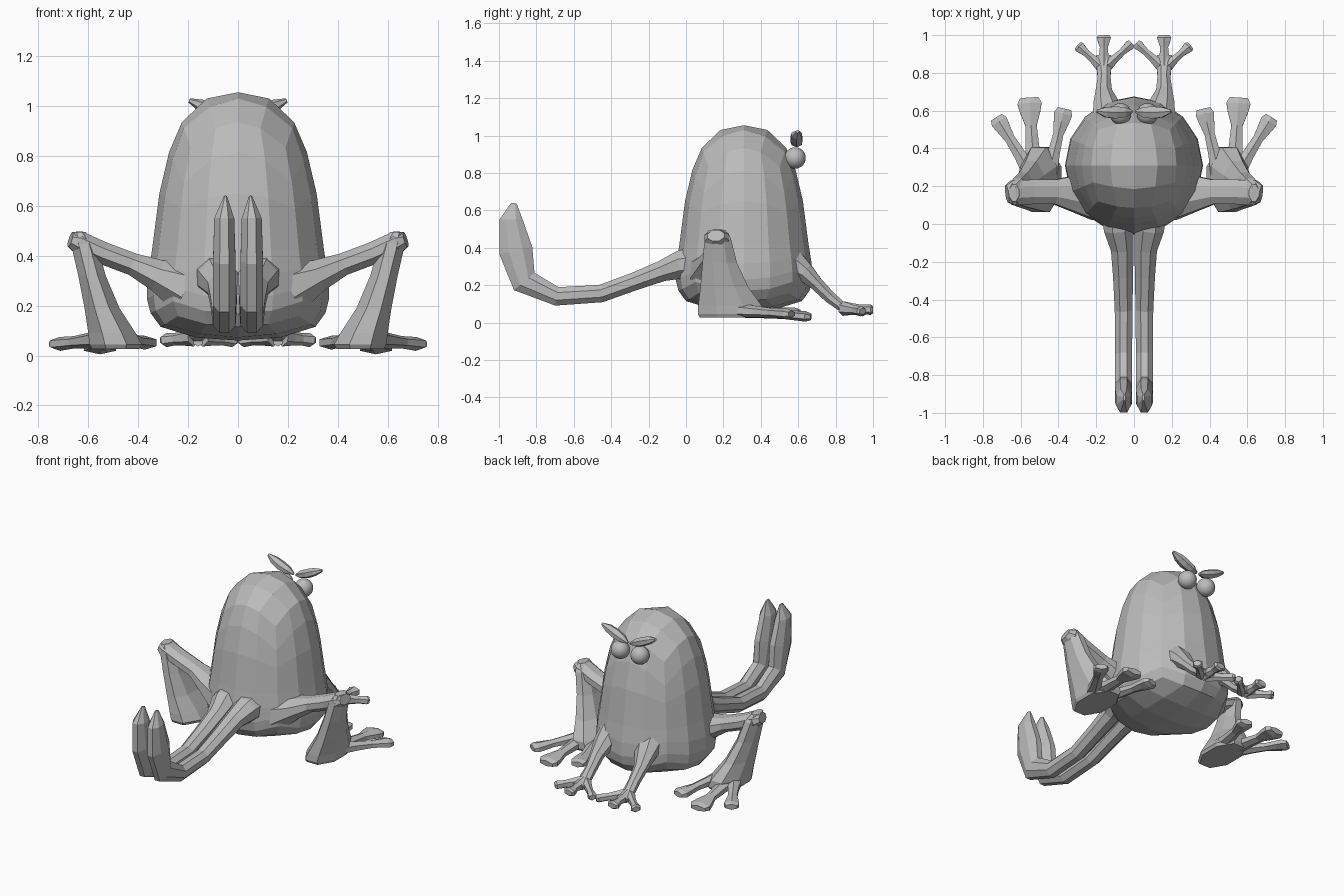
import bpy, bmesh, math
from mathutils import Vector

skin = bpy.data.materials.new("grey skin")
skin.diffuse_color = (0.5, 0.5, 0.5, 1)


def finish(name, bm, mirror=False, smooth=False):
    bmesh.ops.recalc_face_normals(bm, faces=bm.faces)
    for f in bm.faces:
        f.smooth = smooth
    me = bpy.data.meshes.new(name)
    bm.to_mesh(me)
    bm.free()
    me.materials.append(skin)
    ob = bpy.data.objects.new(name, me)
    bpy.context.collection.objects.link(ob)
    if mirror:
        ob.modifiers.new("Mirror", 'MIRROR').use_mirror_merge = False
    return ob


def loft(name, stations, side=None, tangent=None, sides=8):
    """Skin rings along a path; each station is x, y, z, half width, half height."""
    bm = bmesh.new()
    pts = [Vector(s[:3]) for s in stations]
    rings = []
    grow = 1 / math.cos(math.pi / sides)
    for i, (p, s) in enumerate(zip(pts, stations)):
        if tangent:
            t = Vector(tangent)
        else:
            a = (p - pts[i - 1]).normalized() if i else Vector()
            b = (pts[i + 1] - p).normalized() if i + 1 < len(pts) else Vector()
            t = (a + b).normalized()
        w = Vector(side) if side else t.cross(Vector((0, 0, 1)))
        w = (w - t * w.dot(t)).normalized()
        h = t.cross(w)
        ring = []
        for k in range(sides):
            an = (k + 0.5) * 2 * math.pi / sides
            ring.append(bm.verts.new(p + grow * (w * s[3] * math.cos(an) + h * s[4] * math.sin(an))))
        rings.append(ring)
    for r, q in zip(rings, rings[1:]):
        for k in range(sides):
            n = (k + 1) % sides
            bm.faces.new((r[k], r[n], q[n], q[k]))
    bm.faces.new(rings[0])
    bm.faces.new(rings[-1])
    return finish(name, bm, mirror=True)


# Body: a gridded ball pulled into a tall dome (polar angle, radius, height)
profile = [(0, 0, 1.055), (22.5, 0.125, 1.03), (45, 0.225, 0.935), (56, 0.275, 0.82),
           (67.5, 0.315, 0.65), (90, 0.345, 0.42), (104, 0.366, 0.29), (118, 0.365, 0.19),
           (135, 0.31, 0.115), (157.5, 0.17, 0.072), (180, 0, 0.06)]
bm = bmesh.new()
bmesh.ops.create_cube(bm, size=2)
bmesh.ops.subdivide_edges(bm, edges=bm.edges[:], cuts=3, use_grid_fill=True)
for z in (-0.72, -0.25, 0.25, 0.75):
    bmesh.ops.bisect_plane(bm, geom=bm.verts[:] + bm.edges[:] + bm.faces[:],
                           plane_co=(0, 0, z), plane_no=(0, 0, 1))
for v in bm.verts:
    d = Vector([math.tan(c * math.pi / 4) for c in v.co]).normalized()
    th = math.degrees(math.acos(max(-1, min(1, d.z))))
    for (a, r0, z0), (b, r1, z1) in zip(profile, profile[1:]):
        if a <= th <= b:
            f = (th - a) / (b - a)
            r, z = r0 + (r1 - r0) * f, z0 + (z1 - z0) * f
            break
    flat = Vector((d.x, d.y))
    flat = flat.normalized() * r if flat.length > 1e-5 else Vector((0, 0))
    v.co = (flat.x, 0.31 + flat.y, z)
finish("body", bm)

# Eyes
bm = bmesh.new()
bmesh.ops.create_uvsphere(bm, u_segments=24, v_segments=14, radius=0.057)
bmesh.ops.translate(bm, verts=bm.verts, vec=(0.072, 0.583, 0.88))
finish("eyes", bm, mirror=True, smooth=True)

# Brows: slim pods rising outward
loft("brows", [(0.01, 0.595, 0.945, 0.008, 0.006), (0.05, 0.592, 0.96, 0.027, 0.021),
               (0.10, 0.59, 0.98, 0.032, 0.025), (0.15, 0.592, 1.003, 0.027, 0.021),
               (0.195, 0.597, 1.022, 0.008, 0.008)], side=(0, 1, 0), sides=6)

# Twin tails sweeping back and curling up
loft("tails", [(0.085, 0.12, 0.32, 0.10, 0.10), (0.08, -0.03, 0.31, 0.078, 0.075),
               (0.062, -0.13, 0.275, 0.06, 0.055), (0.058, -0.27, 0.222, 0.053, 0.048),
               (0.055, -0.455, 0.155, 0.047, 0.047), (0.055, -0.69, 0.14, 0.045, 0.05),
               (0.055, -0.865, 0.22, 0.045, 0.072), (0.055, -0.91, 0.385, 0.045, 0.09),
               (0.055, -0.935, 0.55, 0.04, 0.062), (0.05, -0.92, 0.638, 0.006, 0.015)],
     side=(1, 0, 0))

# Hind legs: thigh, then a shin that flares down into the foot
loft("thighs", [(0.22, 0.17, 0.28, 0.15, 0.11), (0.32, 0.16, 0.32, 0.095, 0.065),
                (0.42, 0.17, 0.365, 0.065, 0.045), (0.54, 0.17, 0.41, 0.065, 0.045),
                (0.64, 0.165, 0.455, 0.066, 0.045), (0.672, 0.16, 0.465, 0.045, 0.03)],
     side=(0, 1, 0))
loft("shins", [(0.635, 0.165, 0.495, 0.025, 0.045), (0.618, 0.17, 0.45, 0.052, 0.07),
               (0.585, 0.18, 0.32, 0.055, 0.092), (0.545, 0.205, 0.19, 0.07, 0.128),
               (0.505, 0.235, 0.09, 0.095, 0.17), (0.49, 0.235, 0.045, 0.105, 0.172),
               (0.49, 0.235, 0.026, 0.095, 0.16)], side=(1, 0, 0), tangent=(0, 0, 1))


def digit(name, start, end, width, z0, z1, knob):
    """A toe: thick root, thin neck, flared blunt tip."""
    out = []
    for f, w, h in ((0, 1.25, 1.25), (0.3, 0.9, 1), (0.6, 0.75, 0.8),
                    (0.8, knob * 0.85, 0.85), (0.92, knob, 0.9), (1, knob * 0.75, 0.6)):
        out.append((start[0] + (end[0] - start[0]) * f, start[1] + (end[1] - start[1]) * f,
                    z0 + (z1 - z0) * f, width * w, 0.027 * h))
    loft(name, out, sides=6)


# Hind toes
digit("hind_inner_toes", (0.45, 0.27), (0.368, 0.61), 0.036, 0.065, 0.05, 1.35)
digit("hind_middle_toes", (0.53, 0.30), (0.555, 0.668), 0.04, 0.065, 0.03, 1.6)
digit("hind_outer_toes", (0.55, 0.28), (0.728, 0.565), 0.036, 0.065, 0.045, 1.25)

# Front legs reaching forward and down
loft("front_legs", [(0.13, 0.54, 0.33, 0.09, 0.09), (0.15, 0.64, 0.265, 0.065, 0.05),
                    (0.16, 0.70, 0.205, 0.043, 0.036), (0.158, 0.77, 0.135, 0.034, 0.032),
                    (0.16, 0.83, 0.088, 0.038, 0.027), (0.16, 0.89, 0.068, 0.04, 0.024)],
     side=(1, 0, 0))
digit("front_inner_toes", (0.14, 0.84), (0.012, 0.957), 0.024, 0.075, 0.06, 1.1)
digit("front_middle_toes", (0.16, 0.84), (0.16, 1.0), 0.028, 0.075, 0.068, 1.35)
digit("front_outer_toes", (0.18, 0.84), (0.298, 0.945), 0.024, 0.075, 0.06, 1.2)
